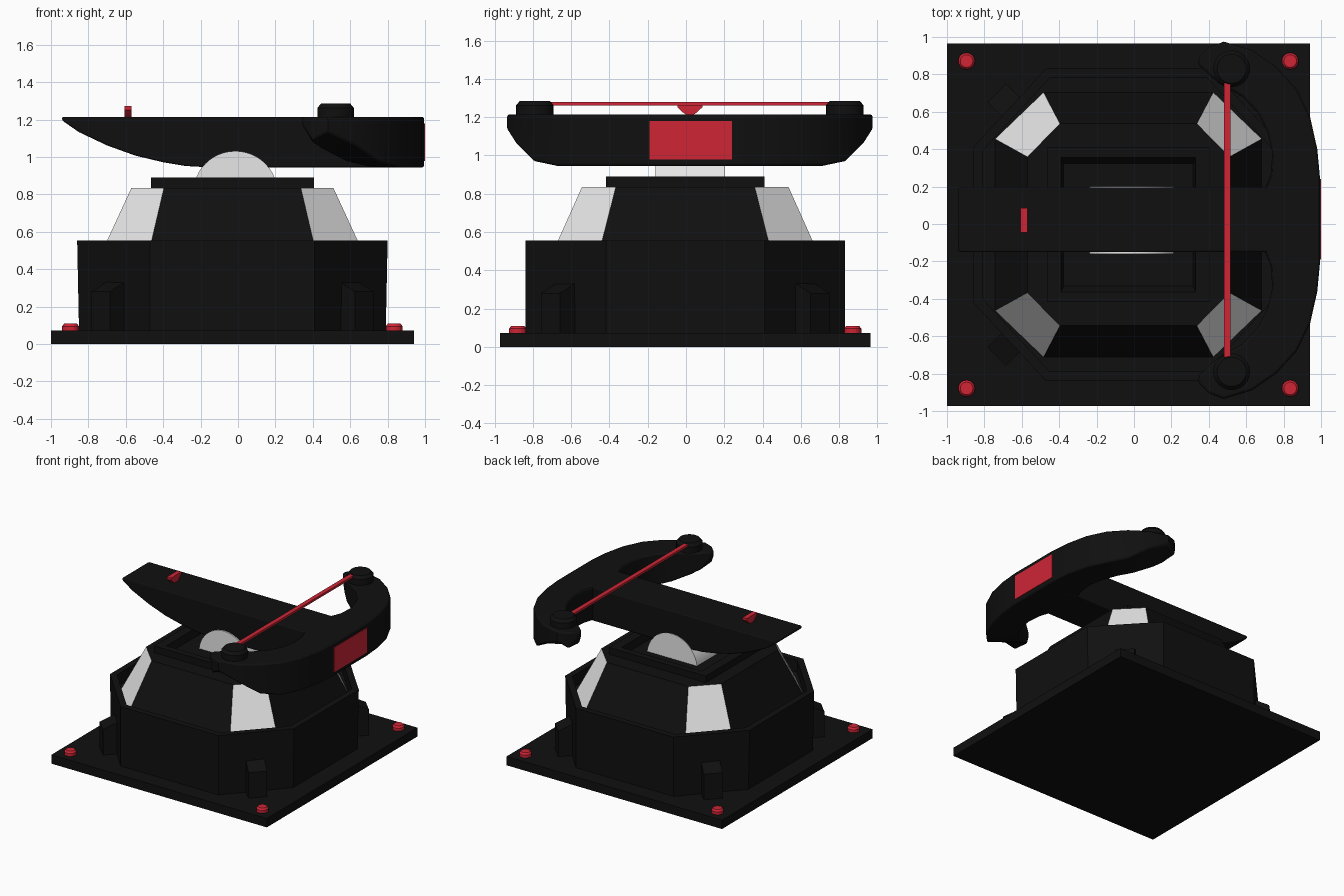
import bpy, bmesh, math

if "Cube" in bpy.data.objects:
    bpy.data.objects.remove(bpy.data.objects["Cube"])

CX, CY = -0.03, -0.004      # centre of the base
AY = 0.02                   # centre line of the arm


def material(name, rgb):
    m = bpy.data.materials.new(name)
    m.diffuse_color = (*rgb, 1)
    m.use_nodes = True
    m.node_tree.nodes["Principled BSDF"].inputs["Base Color"].default_value = m.diffuse_color
    return m


BLACK = material("black", (0.005, 0.005, 0.005))
GREY = material("light grey", (0.8, 0.8, 0.8))
RED = material("red", (0.62, 0.018, 0.036))


def finish(bm, name, mats, bevel=0, smooth=False):
    bmesh.ops.recalc_face_normals(bm, faces=bm.faces)
    me = bpy.data.meshes.new(name)
    bm.to_mesh(me)
    bm.free()
    ob = bpy.data.objects.new(name, me)
    bpy.context.collection.objects.link(ob)
    for m in mats:
        me.materials.append(m)
    if bevel:
        mod = ob.modifiers.new("Bevel", "BEVEL")
        mod.width, mod.segments, mod.angle_limit = bevel, 2, math.radians(40)
    if smooth:
        bpy.context.view_layer.objects.active = ob
        ob.select_set(True)
        bpy.ops.object.shade_smooth_by_angle(angle=math.radians(35))
        ob.select_set(False)
    return ob


def loft(name, rings, mats, painted=None, **kw):
    """Skin closed rings of points; painted = (ring, side parity) gets material 1."""
    bm = bmesh.new()
    vs = [[bm.verts.new(p) for p in r] for r in rings]
    n = len(vs[0])
    for k in range(len(vs) - 1):
        for i in range(n):
            j = (i + 1) % n
            f = bm.faces.new((vs[k][i], vs[k][j], vs[k + 1][j], vs[k + 1][i]))
            f.material_index = int(painted == (k, i % 2))
    bm.faces.new(vs[0])
    bm.faces.new(vs[-1])
    return finish(bm, name, mats, **kw)


def octagon(hx, hy, px, py, z):
    pts = [(hx, -py), (hx, py), (px, hy), (-px, hy),
           (-hx, py), (-hx, -py), (-px, -hy), (px, -hy)]
    return [(CX + x, CY + y, z) for x, y in pts]


def rect(hx, hy, z, cx=CX, cy=CY):
    return [(cx + sx * hx, cy + sy * hy, z) for sx, sy in ((-1, -1), (1, -1), (1, 1), (-1, 1))]


def box(name, x, y, z, mat, **kw):
    c, h = [(a + b) / 2 for a, b in (x, y)], [(b - a) / 2 for a, b in (x, y)]
    return loft(name, [rect(*h, k, *c) for k in z], [mat], **kw)


def circle(cx, cy, r, z, n):
    return [(cx + r * math.cos(2 * math.pi * i / n), cy + r * math.sin(2 * math.pi * i / n), z)
            for i in range(n)]


# base plate and lower housing, with a rim around a sunken ledge
box("base_plate", (-1, 0.94), (-0.972, 0.965), (0, 0.072), BLACK)
loft("lower_housing", [octagon(0.82, 0.835, 0.44, 0.415, 0.07),
                       octagon(0.83, 0.835, 0.44, 0.415, 0.555),
                       octagon(0.78, 0.785, 0.42, 0.395, 0.555),
                       octagon(0.78, 0.785, 0.42, 0.395, 0.46)], [BLACK])

# sloping turret with light corner panels, and the open frame on top of it
loft("turret", [octagon(0.715, 0.71, 0.455, 0.46, 0.455),
                octagon(0.54, 0.54, 0.366, 0.363, 0.835),
                octagon(0.36, 0.36, 0.34, 0.34, 0.835),
                octagon(0.34, 0.31, 0.32, 0.29, 0.72)], [BLACK, GREY], painted=(0, 1))
bm_rings = [rect(0.435, 0.413, 0.83), rect(0.435, 0.413, 0.89), rect(0.36, 0.36, 0.89),
            rect(0.34, 0.31, 0.80), rect(0.34, 0.31, 0.73)]
loft("top_frame", bm_rings, [BLACK])

# pivot drum under the arm
drum = [[(-0.014 + 0.226 * math.cos(a), y, 0.806 + 0.226 * math.sin(a))
         for a in [2 * math.pi * i / 48 for i in range(48)]] for y in (-0.16, 0.20)]
loft("pivot_drum", drum, [GREY], smooth=True)

# corner brackets and red bolts
for sx in (-1, 1):
    for sy in (-1, 1):
        tag = ("left" if sx < 0 else "right") + ("_front" if sy < 0 else "_back")
        rings = []
        for z_in, z_out in ((0.07, 0.07), (0.34, 0.28)):
            ring = []
            for d, w, z in ((-0.06, -0.07, z_in), (0.07, -0.07, z_out),
                            (0.07, 0.07, z_out), (-0.06, 0.07, z_in)):
                ring.append((CX + sx * (0.655 + (d - w) * 0.707),
                             CY + sy * (0.655 + (d + w) * 0.707), z))
            rings.append(ring)
        loft("bracket_" + tag, rings, [BLACK])
        bx, by = CX + sx * 0.865, CY + sy * 0.875
        loft("bolt_" + tag, [circle(bx, by, r, z, 16) for r, z in
                             ((0.045, 0.07), (0.045, 0.095), (0.034, 0.11))], [RED])

# long arm with a curved underside
profile = [(-0.94, 1.215), (-0.94, 1.195), (-0.85, 1.133), (-0.7, 1.062), (-0.55, 1.008),
           (-0.4, 0.972), (-0.28, 0.952), (-0.15, 0.945), (0.8, 0.945), (0.8, 1.215)]
loft("arm", [[(x, y, z) for x, z in profile] for y in (-0.15, 0.195)], [BLACK],
     bevel=0.008, smooth=True)

# crescent fork: outer and inner points from the middle to the tip
stations = [(.995, 0, .70, 0), (.995, .22, .70, .17), (.98, .38, .73, .24), (.942, .55, .74, .36),
            (.87, .70, .715, .47), (.76, .82, .665, .57), (.63, .91, .58, .66),
            (.48, .955, .45, .735), (.40, .925, .40, .78), (.345, .87, .345, .83)]


def ramp(v, table):
    for (a, za), (b, zb) in zip(table, table[1:]):
        if v <= b:
            return za + (zb - za) * max(0, (v - a) / (b - a))
    return table[-1][1]


def underside(x, y):
    by_x = ramp(-x, [(-.73, .945), (-.6, .965), (-.49, 1.01), (-.385, 1.09), (-.34, 1.18)])
    by_y = ramp(y, [(.76, .945), (.83, .975), (.89, 1.03), (.96, 1.14)])
    return max(by_x, by_y)


rings = []
for s, rows in ((-1, stations[:0:-1]), (1, stations)):
    for ox, oy, ix, iy in rows:
        rings.append([(ox, AY + s * oy, 1.215), (ix, AY + s * iy, 1.215),
                      (ix, AY + s * iy, underside(ix, iy)),
                      (ox, AY + s * oy, underside(ox, oy))])
loft("crescent_fork", rings, [BLACK], bevel=0.012, smooth=True)

# knobs on the fork tips, string between them
for s, side in ((-1, "front"), (1, "back")):
    loft("string_knob_" + side, [circle(0.522, AY + s * 0.81, r, z, 24) for r, z in
                                 ((0.098, 1.19), (0.098, 1.262), (0.078, 1.286))],
         [BLACK], smooth=True)
box("string", (0.48, 0.515), (-0.712, 0.755), (1.262, 1.28), RED)

# red front plate and rear sight
box("front_plate", (0.992, 1.0), (-0.19, 0.24), (0.98, 1.18), RED)
sight = [(-.065, 1.272), (-.065, 1.252), (-.04, 1.228), (-.015, 1.21),
         (.015, 1.21), (.04, 1.228), (.065, 1.252), (.065, 1.272)]
loft("rear_sight", [[(x, AY + y, z) for y, z in sight] for x in (-0.608, -0.57)], [RED])
